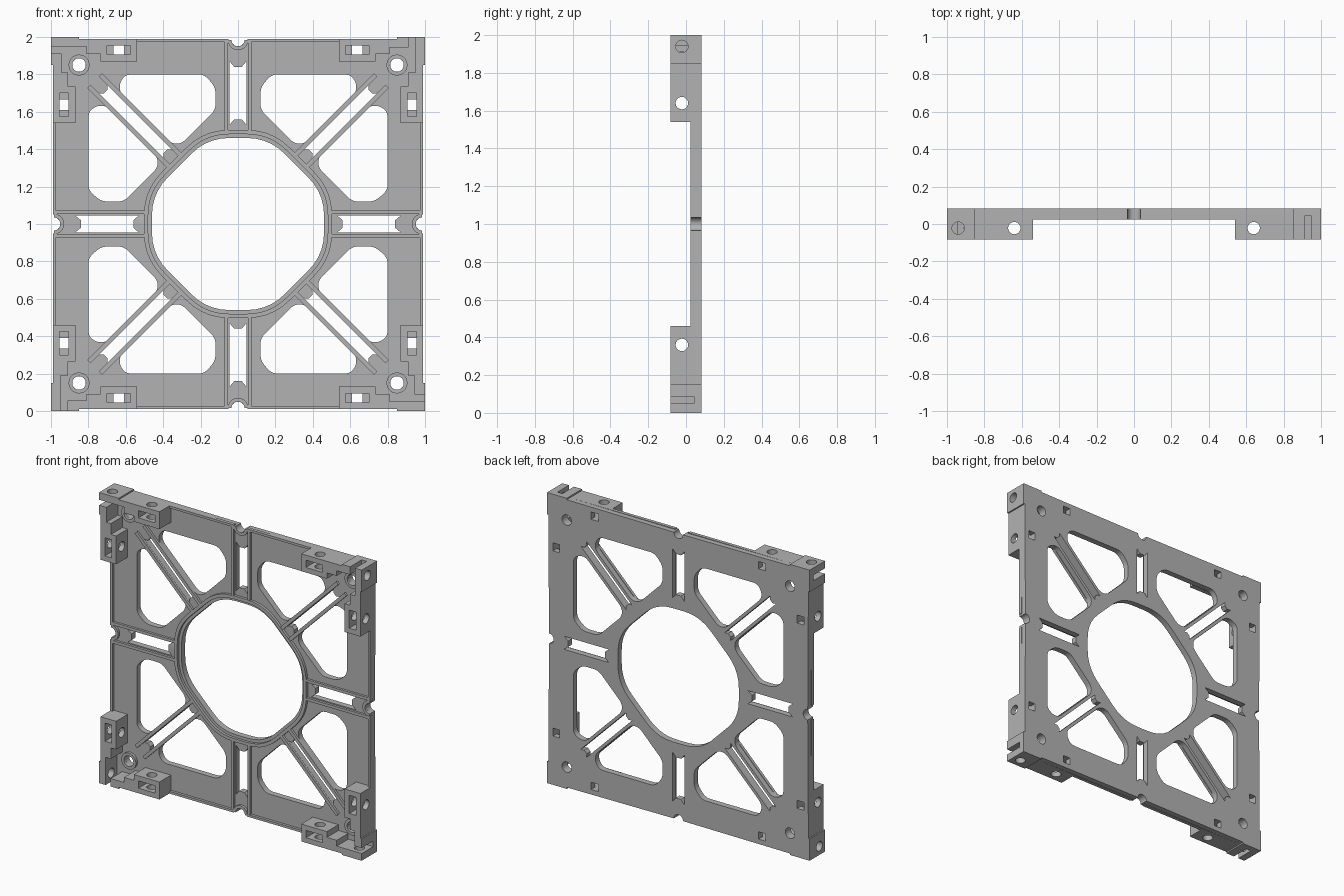
import bpy, bmesh, math
from mathutils import Matrix, Vector

if "Cube" in bpy.data.objects:
    bpy.data.objects.remove(bpy.data.objects["Cube"])

BACK, FACE, RAIL, FRONT = 0.083, 0.042, 0.024, -0.083

grey = bpy.data.materials.new("light grey")
grey.diffuse_color = (0.45, 0.45, 0.45, 1)
grey.use_nodes = True
grey.node_tree.nodes["Principled BSDF"].inputs["Base Color"].default_value = grey.diffuse_color


# ---- helpers: outlines are (x, z) loops measured from the frame centre ----
def turn(loop, k):
    """Rotate a loop clockwise by k quarter turns."""
    for _ in range(k):
        loop = [(v, -u) for u, v in loop]
    return loop


def quarters(loops):
    return [turn(l, k) for l in loops for k in range(4)]


def mirror(loop):
    return [(-u, v) for u, v in reversed(loop)]


def rect(u0, u1, v0, v1):
    return [(u0, v0), (u1, v0), (u1, v1), (u0, v1)]


def arc(cu, cv, r, a0, a1, n):
    return [(cu + r * math.cos(math.radians(a0 + (a1 - a0) * i / n)),
             cv + r * math.sin(math.radians(a0 + (a1 - a0) * i / n))) for i in range(n + 1)]


def circle(cu, cv, r, n=24):
    return arc(cu, cv, r, 0, 360, n)[:-1]


def rounded(loop, d, n=5):
    """Round every corner, starting a distance d before it."""
    out = []
    for i, p in enumerate(loop):
        p, a, b = Vector(p), Vector(loop[i - 1]), Vector(loop[(i + 1) % len(loop)])
        s = p + (a - p).normalized() * min(d, (a - p).length * 0.45)
        e = p + (b - p).normalized() * min(d, (b - p).length * 0.45)
        for j in range(n + 1):
            t = j / n
            out.append(tuple(s * (1 - t) ** 2 + p * 2 * t * (1 - t) + e * t * t))
    return out


def diagonal(loop):
    """Swing an upright loop onto the upper-left diagonal."""
    c = math.sqrt(0.5)
    return [((u - v) * c, (u + v) * c) for u, v in loop]


def octagon(grow, d):
    a, b = 0.46 + grow, 0.165 + grow * 0.414
    return rounded([p for k in range(4) for p in turn([(-b, a), (b, a)], k)], d)


def prism(name, loops, y0, y1, link=True):
    """Fill the loops (inner loops become holes) and extrude from y0 to y1."""
    cu = bpy.data.curves.new(name, 'CURVE')
    cu.dimensions, cu.fill_mode, cu.extrude = '2D', 'BOTH', (y1 - y0) / 2
    for loop in loops:
        s = cu.splines.new('POLY')
        s.points.add(len(loop) - 1)
        for pt, (u, v) in zip(s.points, loop):
            pt.co = (u, v, 0, 1)
        s.use_cyclic_u = True
    tmp = bpy.data.objects.new(name, cu)
    bpy.context.collection.objects.link(tmp)
    dg = bpy.context.evaluated_depsgraph_get()
    me = bpy.data.meshes.new_from_object(tmp.evaluated_get(dg))
    bpy.data.objects.remove(tmp)
    bpy.data.curves.remove(cu)
    bm = bmesh.new()
    bm.from_mesh(me)
    bmesh.ops.remove_doubles(bm, verts=bm.verts, dist=1e-5)
    bm.transform(Matrix.Translation((0, (y0 + y1) / 2, 0)) @ Matrix.Rotation(math.pi / 2, 4, 'X'))
    bmesh.ops.recalc_face_normals(bm, faces=bm.faces)
    bm.to_mesh(me)
    bm.free()
    me.materials.clear()
    me.materials.append(grey)
    return place(name, me)


def place(name, me, k=0):
    ob = bpy.data.objects.new(name, me)
    ob.location.z = 1
    ob.rotation_euler.y = k * math.pi / 2
    bpy.context.collection.objects.link(ob)
    return ob


# ---- back plate with all its openings ----
edge = [(-1, 1), (-0.85, 1), (-0.85, 0.99)] + arc(0, 0.985, 0.035, 180, 360, 14) + [(0.85, 0.99), (0.85, 1)]
outline = [p for k in range(4) for p in turn(edge, k)]
window = rounded([(-0.60, 0.80), (-0.18, 0.80), (-0.12, 0.73), (-0.12, 0.61), (-0.30, 0.43),
                  (-0.357, 0.43), (-0.632, 0.705), (-0.632, 0.755)], 0.035)


def slot(w, v0, v1, tip):
    """Slot whose ends are pinched by a small flat tongue."""
    return [(-w, v0), (-w * .45, v0 + tip), (w * .45, v0 + tip), (w, v0),
            (w, v1), (w * .45, v1 - tip), (-w * .45, v1 - tip), (-w, v1)]


upright_slot = slot(0.045, 0.53, 0.87, 0.03)
diagonal_slot = diagonal(slot(0.031, 0.53, 1.02, 0.02))
nut_holes = [rect(-0.665, -0.61, 0.905, 0.955), rect(-0.955, -0.905, 0.61, 0.665)]
prism("back_plate", [outline, octagon(0, 0.12)] +
      quarters([window, mirror(window), upright_slot, diagonal_slot,
                circle(-0.85, 0.85, 0.036)] + nut_holes), FACE, BACK)

# ---- raised rails on the front of the plate ----
prism("centre_rim", [octagon(0.042, 0.13), octagon(0.02, 0.125)], RAIL, FACE + .005)
strip = rect(-0.86, -0.05, 0.974, 0.99)
prism("edge_rim", quarters([strip, mirror(strip)]), RAIL, FACE + .005)
collar = arc(0, 0.985, 0.055, 180, 360, 16) + arc(0, 0.985, 0.0352, 360, 180, 16)
prism("notch_collars", quarters([collar]), RAIL + .001, FACE + .005)
rail = rect(-0.073, -0.053, 0.495, 0.975)
prism("slot_rails", quarters([rail, mirror(rail)]), RAIL + .002, FACE + .005)
bar = rect(-0.055, -0.032, 0.48, 1.085)
prism("diagonal_rails", quarters([diagonal(bar), diagonal(mirror(bar))]), RAIL + .003, FACE + .005)
prism("screw_bosses", quarters([circle(-0.85, 0.85, 0.056), circle(-0.85, 0.85, 0.0362)]),
      RAIL, FACE + .005)

# ---- corner brackets: top arm, side arm, nut pockets and bolt holes ----
top_arm = [(-1, 1), (-0.85, 1), (-0.85, 0.99), (-0.54, 0.99), (-0.54, 0.87), (-0.735, 0.87),
           (-0.735, 0.91), (-0.81, 0.91), (-0.81, 0.95), (-1, 0.95)]
side_arm = [(-1, 0.912), (-0.945, 0.912), (-0.945, 0.81), (-0.91, 0.81), (-0.91, 0.735),
            (-0.87, 0.735), (-0.87, 0.54), (-0.99, 0.54), (-0.99, 0.85), (-1, 0.85)]
pockets = [rect(-0.70, -0.575, 0.905, 0.955), rect(-0.955, -0.905, 0.575, 0.70)]
bracket = prism("corner_bracket_1", [top_arm, side_arm] + pockets, FRONT, FACE + .005)

bm = bmesh.new()
for (x, z), axis in (((-0.64, 0.95), 'Z'), ((-0.94, 0.98), 'Z'), ((-0.95, 0.64), 'Y')):
    depth = 0.10 if x == -0.94 else 0.24
    rot = Matrix.Rotation(math.pi / 2, 4, 'Y') if axis == 'Y' else Matrix()
    bmesh.ops.create_cone(bm, cap_ends=True, segments=24, radius1=0.033, radius2=0.033,
                          depth=depth, matrix=Matrix.Translation((x, -0.022, z)) @ rot)
cut_mesh = bpy.data.meshes.new("bolt_cutter")
bm.to_mesh(cut_mesh)
bm.free()
cutter = place("bolt_cutter", cut_mesh)
cutter.hide_render = True
mod = bracket.modifiers.new("bolt_holes", 'BOOLEAN')
mod.object, mod.solver = cutter, 'EXACT'
bpy.context.view_layer.update()
done = bpy.data.meshes.new_from_object(bracket.evaluated_get(bpy.context.evaluated_depsgraph_get()))
bracket.modifiers.clear()
bracket.data = done
bpy.data.objects.remove(cutter)
for k in range(1, 4):
    place(f"corner_bracket_{k + 1}", done, k)

# ---- smooth the rounded walls, keep edges crisp ----
for ob in bpy.data.objects:
    ob.select_set(True)
bpy.context.view_layer.objects.active = bracket
bpy.ops.object.shade_smooth_by_angle(angle=math.radians(30))
